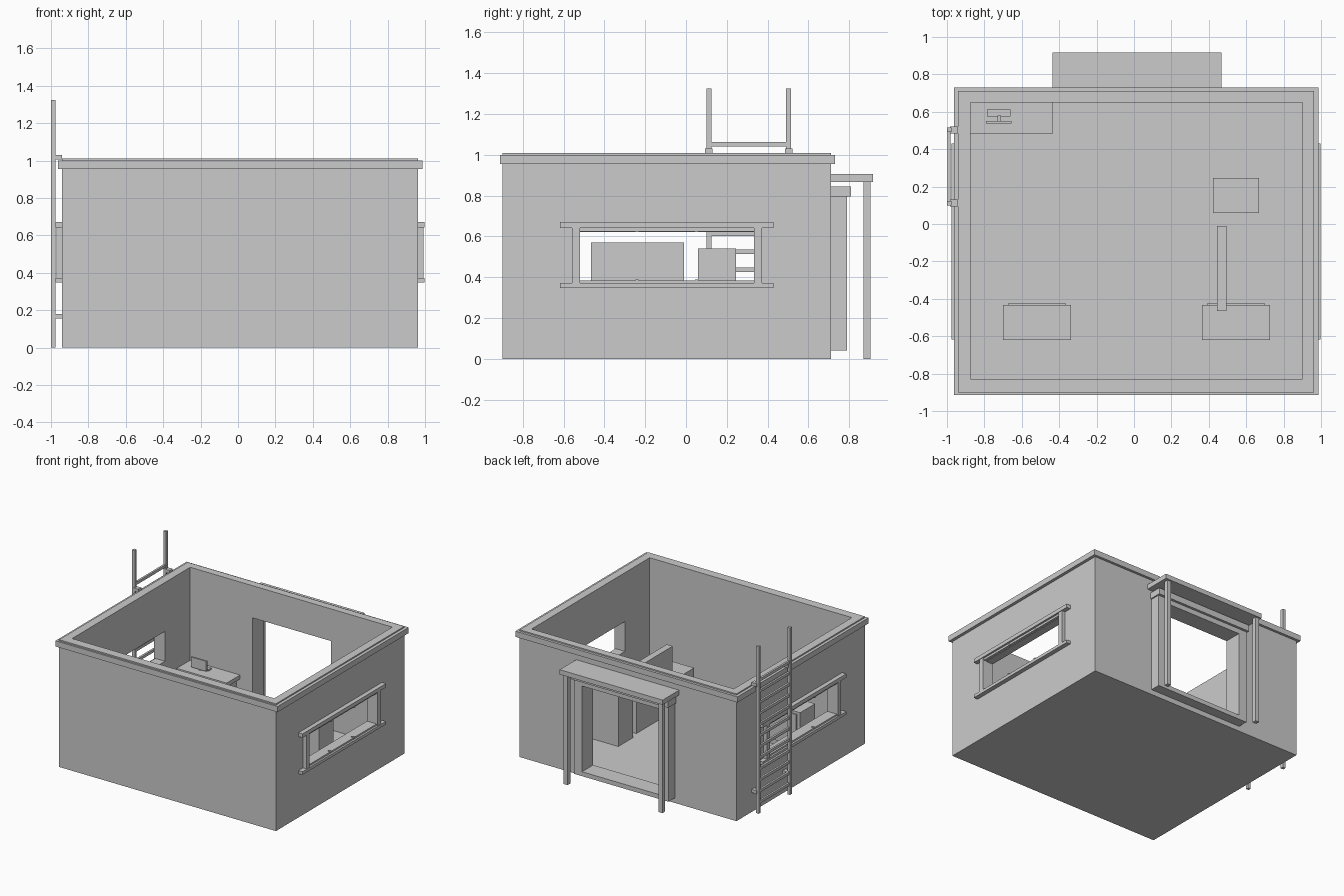
import bpy

if "Cube" in bpy.data.objects:
    bpy.data.objects.remove(bpy.data.objects["Cube"])

mat = bpy.data.materials.new("plain_grey")
mat.diffuse_color = (0.6, 0.6, 0.6, 1)
mat.use_nodes = True
mat.node_tree.nodes["Principled BSDF"].inputs["Base Color"].default_value = mat.diffuse_color


def box(name, x, y, z):
    """Axis-aligned box from (min, max) ranges."""
    bpy.ops.mesh.primitive_cube_add(size=1)
    o = bpy.context.object
    o.name = name
    for v in o.data.vertices:
        v.co = [r[0] + (c + 0.5) * (r[1] - r[0]) for r, c in zip((x, y, z), v.co)]
    o.data.materials.append(mat)
    return o


def cut(target, name, x, y, z):
    """Subtract a hidden box from the target."""
    c = box(name, x, y, z)
    c.hide_render = True
    c.hide_set(True)
    c.display_type = 'WIRE'
    m = target.modifiers.new(name, 'BOOLEAN')
    m.operation = 'DIFFERENCE'
    m.solver = 'EXACT'
    m.object = c


# Room shell with floor, open top, side windows and rear doorway
X, Y = (-0.94, 0.963), (-0.90, 0.71)
WY, WZ = (-0.52, 0.333), (0.385, 0.622)
walls = box("walls_and_floor", X, Y, (0, 1.01))
cut(walls, "room_cutter", (-0.875, 0.90), (-0.83, 0.65), (0.05, 1.2))
cut(walls, "window_cutter_left", (-1.1, -0.8), WY, WZ)
cut(walls, "window_cutter_right", (0.8, 1.1), WY, WZ)
cut(walls, "door_cutter", (-0.33, 0.36), (0.6, 0.8), (0.075, 0.755))

# Band around the top of the walls
band = box("roof_band", (-0.963, 0.987), (-0.913, 0.73), (0.955, 1.0))
cut(band, "band_cutter", X, Y, (0.9, 1.1))

# Window surrounds on both side walls
for side, wall, s in (("left", X[0], -1), ("right", X[1], 1)):
    def span(depth):
        return tuple(sorted((wall, wall + s * depth)))
    for n, z in (("head", (0.642, 0.672)), ("sill", (0.348, 0.372))):
        box(f"window_{n}_{side}", span(0.035), (-0.617, 0.43), z)
    for n, y in (("front", (-0.56, -0.52)), ("back", (0.333, 0.372))):
        box(f"window_jamb_{n}_{side}", span(0.03), y, (0.372, 0.642))
    for n, z in (("upper", (0.625, 0.642)), ("lower", (0.372, 0.385))):
        box(f"window_rail_{n}_{side}", span(0.02), WY, z)
    for y in (-0.24, 0.052):
        for z in (0.63, 0.385):
            box(f"window_catch_{side}", span(0.025), (y - 0.008, y + 0.008), (z - 0.008, z + 0.005))

# Rear door frame
FY = (0.71, 0.79)
box("door_jamb_left", (-0.40, -0.33), FY, (0.04, 0.80))
box("door_jamb_right", (0.36, 0.43), FY, (0.04, 0.80))
box("door_head", (-0.33, 0.36), FY, (0.755, 0.80))
box("door_sill", (-0.33, 0.36), FY, (0.04, 0.075))
box("door_cap", (-0.41, 0.44), (0.71, 0.81), (0.795, 0.845))

# Porch canopy and posts
box("canopy", (-0.437, 0.467), (0.71, 0.917), (0.867, 0.905))
for n, x in (("left", -0.408), ("right", 0.424)):
    box(f"canopy_post_{n}", (x - 0.017, x + 0.017), (0.87, 0.904), (0, 0.867))

# Ladder on the left wall
for n, y in (("front", 0.112), ("back", 0.503)):
    box(f"ladder_rail_{n}", (-1.0, -0.976), (y - 0.012, y + 0.012), (0, 1.325))
    box(f"ladder_bracket_top_{n}", (-0.985, -0.94), (y - 0.018, y + 0.018), (1.005, 1.03))
    box(f"ladder_bracket_low_{n}", (-0.985, -0.94), (y - 0.018, y + 0.018), (0.155, 0.18))
for i in range(12):
    z = 1.052 - 0.088 * i
    box("ladder_rung", (-0.996, -0.98), (0.12, 0.495), (z - 0.011, z + 0.011))

# Corner desk with screen and keyboard
box("desk_top", (-0.875, -0.437), (0.482, 0.65), (0.24, 0.272))
box("desk_side", (-0.50, -0.47), (0.50, 0.65), (0.05, 0.24))
box("screen", (-0.79, -0.655), (0.536, 0.55), (0.285, 0.365))
box("screen_stand", (-0.73, -0.71), (0.548, 0.58), (0.272, 0.32))
box("screen_base", (-0.787, -0.66), (0.574, 0.612), (0.272, 0.284))

# Cabinet and partition
box("tall_cabinet", (0.423, 0.668), (0.06, 0.245), (0.05, 0.54))
box("partition", (0.443, 0.495), (-0.465, -0.01), (0.05, 0.57))

# Two low cabinets with front plates
for n, x0, x1 in (("left", -0.70, -0.337), ("right", 0.363, 0.728)):
    box(f"low_cabinet_{n}", (x0, x1), (-0.62, -0.432), (0.05, 0.36))
    box(f"low_cabinet_door_{n}", (x0 + 0.03, x1 - 0.03), (-0.432, -0.423), (0.09, 0.34))
